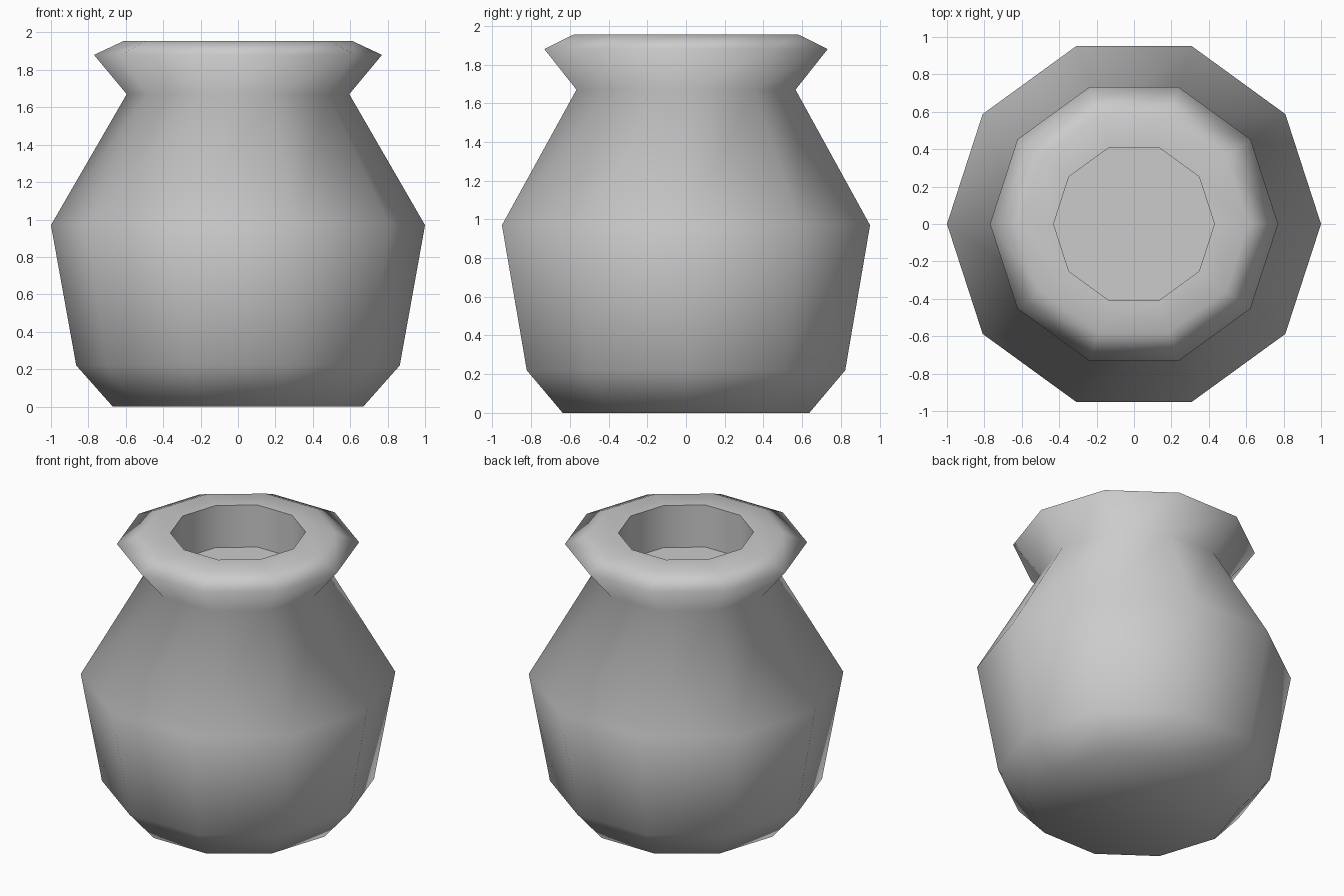
import bpy, bmesh
from math import cos, sin, tau

if "Cube" in bpy.data.objects:
    bpy.data.objects.remove(bpy.data.objects["Cube"])

SIDES = 10
# (radius, height) from the base, up the outside, over the rim and down the hole
PROFILE = [(0.67, 0), (0.865, 0.22), (1.0, 0.97), (0.595, 1.67),
           (0.77, 1.88), (0.61, 1.955), (0.43, 1.955), (0.43, 1.66)]

bm = bmesh.new()
rings = [[bm.verts.new((r * cos(tau * i / SIDES), r * sin(tau * i / SIDES), z))
          for i in range(SIDES)] for r, z in PROFILE]

# Walls between neighbouring rings
for low, high in zip(rings, rings[1:]):
    for i in range(SIDES):
        j = (i + 1) % SIDES
        bm.faces.new((low[i], low[j], high[j], high[i]))

# Underside and floor of the hole
bm.faces.new(rings[0][::-1])
bm.faces.new(rings[-1])

# Smooth shading, with crisp edges around the hole
for f in bm.faces:
    f.smooth = True
for ring in rings[-2:]:
    for i in range(SIDES):
        bm.edges.get((ring[i], ring[(i + 1) % SIDES])).smooth = False

mesh = bpy.data.meshes.new("pot")
bm.to_mesh(mesh)
bm.free()
bpy.context.collection.objects.link(bpy.data.objects.new("pot", mesh))
